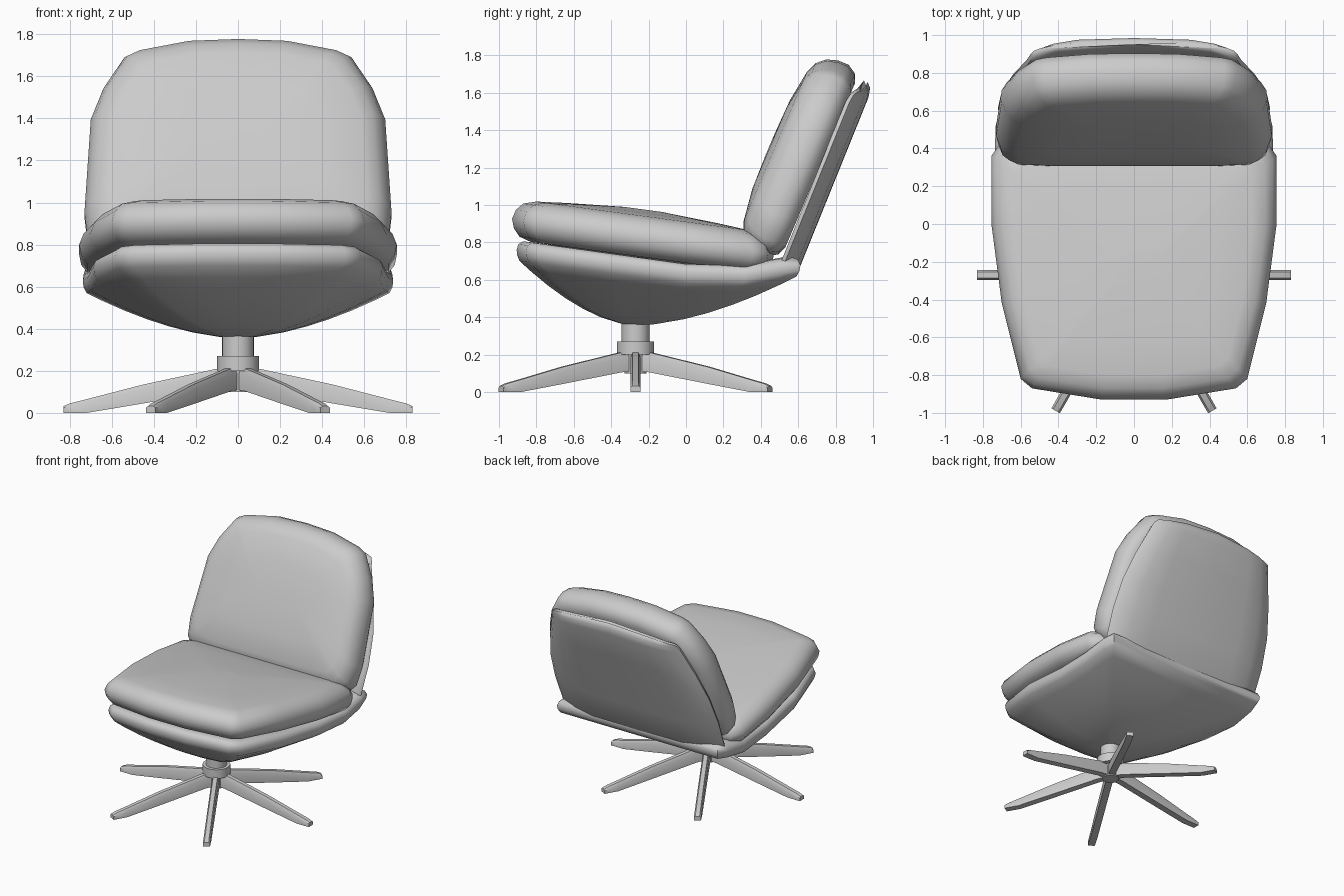
import bpy
import bmesh
from math import radians, sin, cos, pi
from mathutils import Vector

cube = bpy.data.objects.get("Cube")
if cube:
    bpy.data.objects.remove(cube, do_unlink=True)

grey = bpy.data.materials.new("light_grey")
grey.use_nodes = True
colour = (0.6, 0.6, 0.6, 1)
grey.diffuse_color = colour
grey.node_tree.nodes["Principled BSDF"].inputs["Base Color"].default_value = colour

PIVOT_Y = -0.27  # the swivel column stands here


def finish(name, bm, angle):
    """Turn a bmesh into a shaded, coloured object."""
    bmesh.ops.recalc_face_normals(bm, faces=bm.faces[:])
    mesh = bpy.data.meshes.new(name)
    bm.to_mesh(mesh)
    bm.free()
    mesh.materials.append(grey)
    obj = bpy.data.objects.new(name, mesh)
    bpy.context.collection.objects.link(obj)
    bpy.ops.object.select_all(action="DESELECT")
    obj.select_set(True)
    bpy.context.view_layer.objects.active = obj
    bpy.ops.object.shade_smooth_by_angle(angle=radians(angle))
    return obj


def loft(name, rings, angle=55):
    """Skin a stack of closed rings and cap both ends."""
    bm = bmesh.new()
    rows = [[bm.verts.new(p) for p in ring] for ring in rings]
    count = len(rows[0])
    for low, high in zip(rows, rows[1:]):
        for i in range(count):
            j = (i + 1) % count
            bm.faces.new((low[i], low[j], high[j], high[i]))
    bm.faces.new(rows[0])
    bm.faces.new(rows[-1])
    return finish(name, bm, angle)


def mirrored(half):
    """Close a half outline that starts and ends on the middle line."""
    return half + [(-x, y) for x, y in reversed(half[1:-1])]


def pillow(name, half, profile, place):
    """Stack inset copies of an outline; profile holds (inset, height)."""
    outline = mirrored(half)
    wide = max(x for x, v in outline)
    top, bottom = max(v for x, v in outline), min(v for x, v in outline)
    mid, tall = (top + bottom) / 2, (top - bottom) / 2
    rings = []
    for inset, h in profile:
        sx, sv = 1 - inset / wide, 1 - inset / tall
        rings.append([place(x * sx, mid + (v - mid) * sv, h) for x, v in outline])
    return loft(name, rings)


def leaning(y, z, degrees):
    """Placement on a plane that leans back: v runs up it, n comes forward."""
    s, c = sin(radians(degrees)), cos(radians(degrees))
    return lambda x, v, n: Vector((x, y + v * s - n * c, z + v * c + n * s))


# Seat cushion: a rounded slab that slopes down to the rear
seat_half = [(0, -.93), (.17, -.93), (.54, -.87), (.6, -.82), (.7, -.42),
             (.755, 0), (.755, .36), (.7, .44), (.5, .47), (0, .47)]
seat_profile = [(.5, -.11), (.1, -.11), (.04, -.09), (.01, -.05), (0, 0),
                (.02, .05), (.06, .09), (.13, .11), (.3, .125), (.6, .145)]
pillow("seat_cushion", seat_half, seat_profile,
       lambda x, y, h: Vector((x, y, .8 - .135 * y + h)))

# Back cushion: arched at the top, crowned towards the sitter
back_half = [(0, 0), (.5, 0), (.66, .02), (.715, .08), (.73, .22), (.7, .7),
             (.64, .86), (.54, 1.02), (.48, 1.05), (.24, 1.1), (0, 1.11)]
back_profile = [(.4, 0), (.08, 0), (.03, .02), (0, .07), (0, .13),
                (.02, .19), (.06, .235), (.12, .26), (.3, .285), (.5, .29)]
pillow("back_cushion", back_half, back_profile, leaning(.5, .7, 23))

# Seat shell: a rim band that flows into a shallow bowl over the column
shell_half = [(0, -.89), (.17, -.89), (.5, -.84), (.57, -.78), (.67, -.4),
              (.7, 0), (.72, .3), (.715, .5), (.69, .59), (0, .59)]
shell_outline = mirrored(shell_half)


def rim_z(y):
    return .58 - .135 * y + .3 * max(0, y - .2)


def shell_ring(scale, lift):
    return [Vector((x * scale, PIVOT_Y + (y - PIVOT_Y) * scale, rim_z(y) + lift))
            for x, y in shell_outline]


def bowl_ring(scale):
    ring = shell_ring(scale, 0)
    for p in ring:
        p.z = .355 + (p.z - .355) * scale ** 1.7
    return ring


rim = [shell_ring(s, h) for s, h in
       [(.9, .1), (.97, .105), (1.01, .09), (1.025, .06), (1.02, .03)]]
bowl = [bowl_ring(s) for s in (1, .9, .75, .6, .45, .3, .12)]
loft("seat_shell", rim + bowl)

# Back shell: a flat panel whose sides wrap forward, rising from the elbow
section = mirrored([(0, 0), (.55, .002), (.78, .02), (.94, .055), (1, .085),
                    (.98, .105), (.93, .105), (.75, .08), (0, .06)])
place = leaning(.59, .62, 22)


def panel_ring(v, width, thick):
    ring = []
    for x, n in section:
        arch = .07 * (v / 1.1) * x * x
        ring.append(place(x * width, v - arch, .055 + (n - .055) * thick))
    return ring


stations = [(-.02, .69, .7), (.02, .71, 1), (.3, .72, 1), (.55, .7, 1),
            (.8, .64, 1), (1.03, .565, 1), (1.08, .55, .8), (1.105, .53, .35)]
loft("back_shell", [panel_ring(*s) for s in stations])


# Swivel column with its collar and hub
def cylinder(name, radius, bottom, top):
    rings = [[Vector((radius * cos(a), PIVOT_Y + radius * sin(a), z))
              for a in (2 * pi * i / 32 for i in range(32))]
             for z in (bottom, top)]
    return loft(name, rings, 35)


cylinder("column", .075, .2, .4)
cylinder("collar", .1, .2, .27)
cylinder("hub", .06, .1, .22)

# Six star legs, tapering out to the floor
leg_stations = [(.03, .11, .215), (.1, .105, .21), (.45, .045, .135),
                (.72, 0, .065), (.8, 0, .045), (.83, 0, .032)]
corners = [(-1, 0), (1, 0), (1, .75), (.6, 1), (-.6, 1), (-1, .75)]
for i in range(6):
    a = i * pi / 3
    out, side = Vector((cos(a), sin(a), 0)), Vector((-sin(a), cos(a), 0))
    rings = [[out * r + side * (.026 * sx) + Vector((0, PIVOT_Y, low + (high - low) * t))
              for sx, t in corners] for r, low, high in leg_stations]
    loft("leg_%d" % (i + 1), rings, 40)
